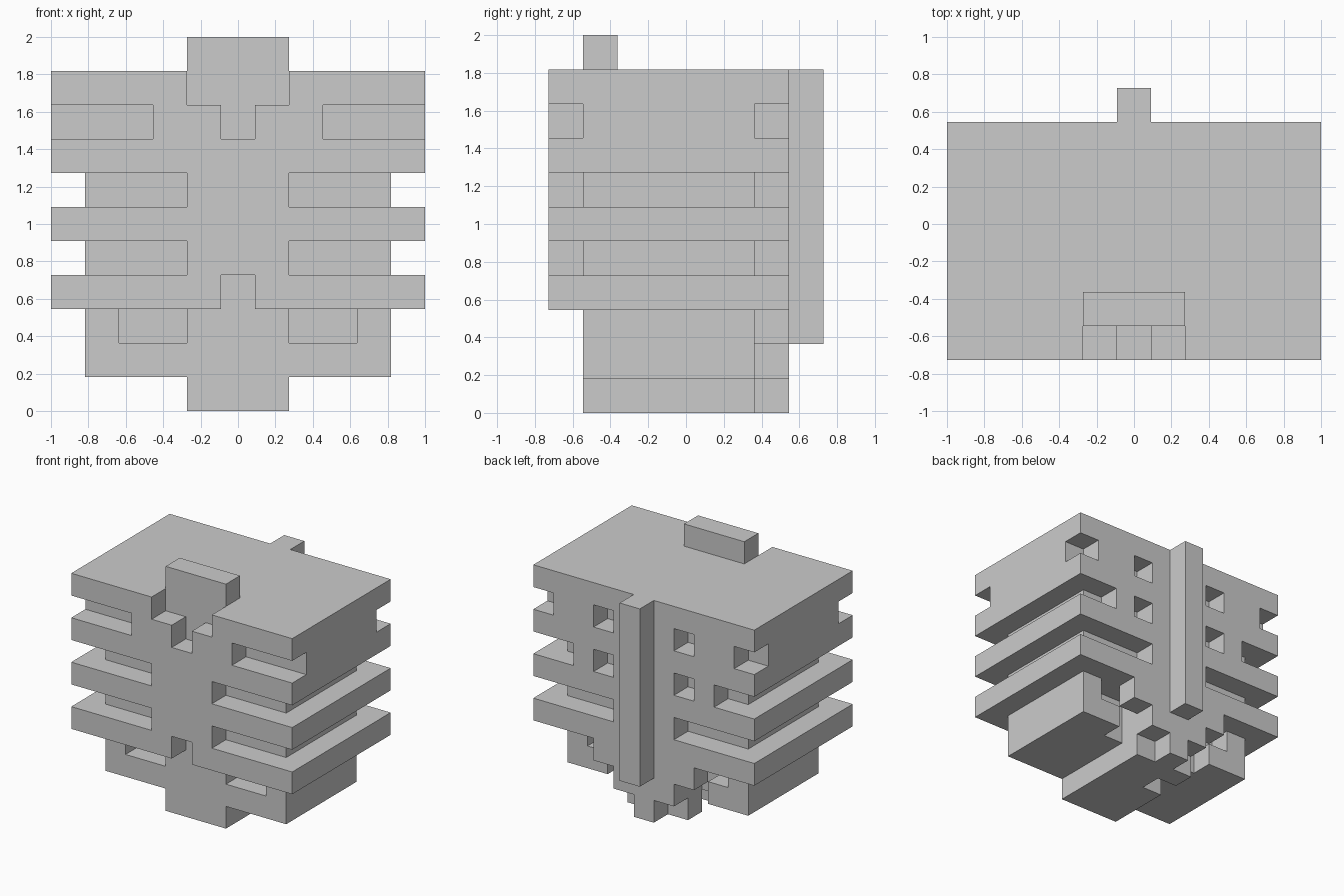
import bpy, bmesh
from mathutils import Vector

if "Cube" in bpy.data.objects:
    bpy.data.objects.remove(bpy.data.objects["Cube"])

# The model sits on an 11 x 8 x 11 block grid
U = 2 / 11
ORIGIN = Vector((-1, -4 * U, 0))

grey = bpy.data.materials.new("plain_grey")
grey.diffuse_color = (0.6, 0.6, 0.6, 1)
grey.use_nodes = True
grey.node_tree.nodes["Principled BSDF"].inputs["Base Color"].default_value = grey.diffuse_color


def box(x0, x1, y0, y1, z0, z1):
    return {(x, y, z) for x in range(x0, x1) for y in range(y0, y1) for z in range(z0, z1)}


def pair(x0, x1, *rest):
    """A box and its mirror image across x = 0."""
    return box(x0, x1, *rest) | box(11 - x1, 11 - x0, *rest)


# Main body: stacked slabs with side grooves
body = box(0, 11, 0, 7, 3, 10)
for z in (4, 6):
    body -= pair(0, 1, 0, 7, z, z + 1)        # side grooves
    body -= pair(0, 4, 0, 1, z, z + 1)        # front grooves
body -= pair(0, 4, 6, 7, 4, 5)                # lower rear grooves
body -= pair(0, 2, 6, 7, 6, 7)                # upper rear grooves
body -= pair(3, 4, 6, 7, 6, 7)                # lower rear windows
body -= pair(3, 4, 6, 7, 8, 9)                # upper rear windows
body -= pair(0, 1, 6, 7, 8, 9)                # rear corner notches
body -= pair(0, 3, 0, 1, 8, 9)                # front corner notches
body -= box(4, 7, 0, 1, 9, 10) | box(5, 6, 0, 1, 8, 9)   # stepped front cut
body -= box(5, 6, 0, 1, 3, 4)                 # lower front notch

# Base: two side blocks around a deeper keel, stepped at the rear
base = box(1, 10, 1, 6, 1, 3)
base -= pair(2, 4, 1, 2, 2, 3)                # front pockets
base -= pair(2, 4, 5, 6, 2, 3)                # rear pockets
base -= pair(3, 4, 5, 6, 1, 2)
keel = box(4, 7, 1, 6, 0, 1) - {(4, 4, 0)}
rear_steps = box(3, 8, 6, 7, 2, 3) | box(4, 7, 6, 7, 1, 2) | box(5, 6, 6, 7, 0, 1)

parts = {
    "main_body": body,
    "base_blocks": base,
    "keel": keel,
    "rear_steps": rear_steps,
    "rear_column": box(5, 6, 7, 8, 2, 10),
    "roof_block": box(4, 7, 1, 2, 10, 11),
}
solid = set().union(*parts.values())


def build(name, cells):
    """Skin only the outward sides of the blocks."""
    bm = bmesh.new()
    verts = {}

    def vert(p):
        if p not in verts:
            verts[p] = bm.verts.new(ORIGIN + Vector(p) * U)
        return verts[p]

    for c in sorted(cells):
        for axis in range(3):
            for side in (0, 1):
                n = list(c)
                n[axis] += 2 * side - 1
                if tuple(n) in solid:
                    continue
                ring = []
                for a, b in ((0, 0), (1, 0), (1, 1), (0, 1)):
                    p = list(c)
                    p[axis] += side
                    p[(axis + 1) % 3] += a
                    p[(axis + 2) % 3] += b
                    ring.append(vert(tuple(p)))
                bm.faces.new(ring if side else ring[::-1])
    mesh = bpy.data.meshes.new(name)
    bm.to_mesh(mesh)
    bm.free()
    mesh.materials.append(grey)
    bpy.context.collection.objects.link(bpy.data.objects.new(name, mesh))


for part_name, part_cells in parts.items():
    build(part_name, part_cells)
